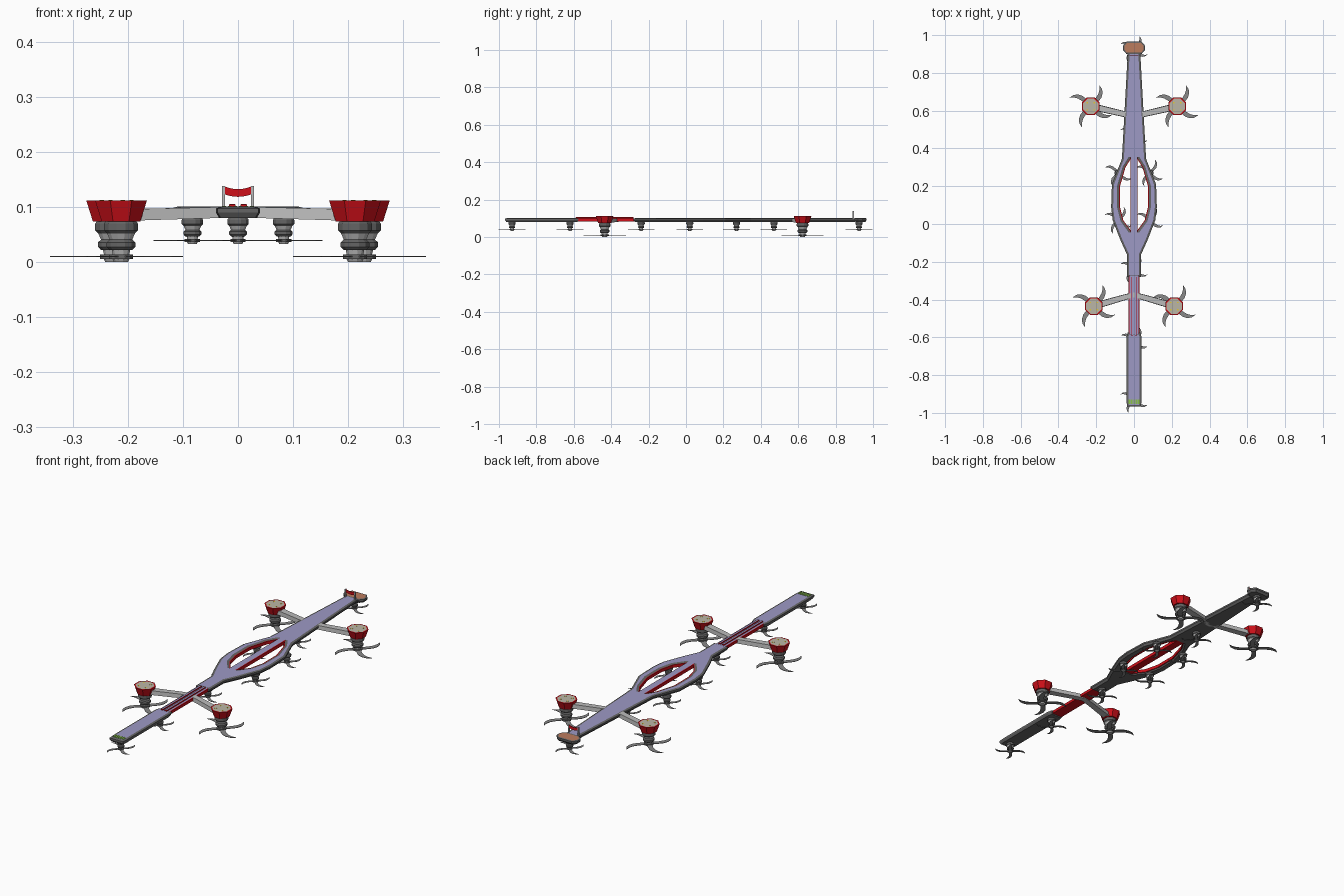
import bpy, bmesh, math
from mathutils import Matrix, Vector

if "Cube" in bpy.data.objects:
    bpy.data.objects.remove(bpy.data.objects["Cube"])


def mat(name, rgb):
    m = bpy.data.materials.new(name)
    m.diffuse_color = (*rgb, 1)
    m.use_nodes = True
    m.node_tree.nodes["Principled BSDF"].inputs["Base Color"].default_value = m.diffuse_color
    return m


DARK = mat("dark_grey", (0.13, 0.13, 0.13))
STEEL = mat("blade_grey", (0.25, 0.25, 0.25))
LIGHT = mat("light_grey", (0.5, 0.5, 0.5))
RED = mat("red", (0.62, 0.005, 0.01))
LILAC = mat("lilac", (0.34, 0.32, 0.56))
BEIGE = mat("beige", (0.5, 0.47, 0.38))
BROWN = mat("brown", (0.5, 0.2, 0.11))
GREEN = mat("green", (0.25, 0.55, 0.06))
YELLOW = mat("yellow", (0.8, 0.6, 0.03))


def finish(name, bm, mats):
    bmesh.ops.recalc_face_normals(bm, faces=bm.faces)
    me = bpy.data.meshes.new(name)
    bm.to_mesh(me)
    bm.free()
    for m in mats:
        me.materials.append(m)
    ob = bpy.data.objects.new(name, me)
    bpy.context.collection.objects.link(ob)
    return ob


def add_prism(bm, pts, z0, z1, mi=0):
    """Extrude a closed xy outline from z0 to z1."""
    f = bm.faces.new([bm.verts.new((x, y, z0)) for x, y in pts])
    f.material_index = mi
    r = bmesh.ops.extrude_face_region(bm, geom=[f])
    vs = [v for v in r["geom"] if isinstance(v, bmesh.types.BMVert)]
    bmesh.ops.translate(bm, verts=vs, vec=(0, 0, z1 - z0))


def prism(name, pts, z0, z1, mats, top=0, bottom=0, drop=0.01, rise=0.002):
    """Mirrored slab with an inset coloured deck and a chamfered underside."""
    bm = bmesh.new()
    add_prism(bm, pts, z0, z1)
    seam = [f for f in bm.faces if all(abs(v.co.x) < 1e-5 for v in f.verts)]
    bmesh.ops.delete(bm, geom=seam, context="FACES")
    bmesh.ops.mirror(bm, geom=bm.verts[:] + bm.edges[:] + bm.faces[:], axis="X", merge_dist=1e-5)
    bmesh.ops.recalc_face_normals(bm, faces=bm.faces)
    for thick, depth, sign, mi in ((top, rise, 1, 1), (bottom, drop, -1, 0)):
        if thick:
            fs = [f for f in bm.faces if f.normal.z * sign > 0.9]
            bmesh.ops.inset_region(bm, faces=fs, thickness=thick, depth=depth, use_even_offset=True)
            for f in fs:
                f.material_index = mi
    return finish(name, bm, mats)


def rect(x0, x1, y0, y1):
    return [(x0, y0), (x1, y0), (x1, y1), (x0, y1)]


# Main hull: tail taper and the split ring around the central opening
outer = [(0.038, -0.28), (0.038, -0.16), (0.07, -0.09), (0.113, 0.02), (0.121, 0.09),
         (0.117, 0.21), (0.064, 0.345), (0.033, 0.91)]
inner = [(0.022, -0.035), (0.062, 0.02), (0.079, 0.09), (0.079, 0.2), (0.05, 0.3), (0.022, 0.345)]
prism("main_hull", [(0, -0.28)] + outer + [(0, 0.91), (0, 0.345)] + inner[::-1] + [(0, -0.035)],
      0.09, 0.098, [DARK, LILAC], top=0.0105, bottom=0.008, rise=0.003)

# Red lining of the opening
prism("opening_lining", inner + [(x - 0.005, y) for x, y in inner[::-1]], 0.083, 0.098, [RED])

# Central spine bridging the opening
prism("central_spine", rect(0, 0.019, -0.05, 0.36), 0.083, 0.099, [RED, LILAC], top=0.003)

# Front hull
prism("front_hull", [(0, -0.967), (0.037, -0.967), (0.04, -0.93), (0.04, -0.6), (0.034, -0.575), (0, -0.575)],
      0.09, 0.098, [DARK, LILAC], top=0.01, bottom=0.006, rise=0.003)

# Narrow neck with twin raised rails
prism("neck", rect(0, 0.028, -0.59, -0.27), 0.084, 0.098, [RED, LILAC], top=0.003)
prism("neck_rails", rect(0.005, 0.016, -0.59, -0.28), 0.095, 0.105, [RED, LILAC], top=0.0015, rise=0.001)

# Rear landing pad
prism("rear_pad", [(0, 0.9), (0.04, 0.9), (0.058, 0.92), (0.058, 0.945), (0.04, 0.966), (0, 0.966)],
      0.09, 0.099, [DARK, BROWN], top=0.007, bottom=0.008)

# Green nose strips
bm = bmesh.new()
for i in range(6):
    x = -0.025 + i * 0.01
    add_prism(bm, rect(x - 0.0035, x + 0.0035, -0.954, -0.93), 0.1, 0.1025)
finish("nose_strips", bm, [GREEN])

# Tail fin: two posts and a dipped crossbar
prism("fin_posts", rect(0.024, 0.029, 0.889, 0.897), 0.098, 0.139, [LIGHT])
bar = [(-0.025 + 0.00625 * i, 0.138 - 0.005 * (1 - ((i - 4) / 4) ** 2)) for i in range(9)]
bm = bmesh.new()
add_prism(bm, bar + [(x, z - 0.014) for x, z in bar[::-1]], -0.002, 0.002)
bmesh.ops.transform(bm, matrix=Matrix.Translation((0, 0.893, 0)) @ Matrix.Rotation(math.pi / 2, 4, "X"), verts=bm.verts)
finish("fin_crossbar", bm, [RED])


def add_cone(bm, r0, r1, z0, z1, mi, n=12):
    m = Matrix.Translation((0, 0, (z0 + z1) / 2)) @ Matrix.Rotation(math.pi / n, 4, "Z")
    r = bmesh.ops.create_cone(bm, cap_ends=True, segments=n, radius1=r0, radius2=r1, depth=z1 - z0, matrix=m)
    fs = {f for v in r["verts"] for f in v.link_faces}
    for f in fs:
        f.material_index = mi
    return fs


# Rotor unit: stacked collars and four curved blades, base at z = 0
bm = bmesh.new()
for c in ((0.026, 0.032, 0.052, 0.058, 0), (0.032, 0.032, 0.058, 0.070, 0), (0.032, 0.028, 0.070, 0.076, 0),
          (0.019, 0.027, 0.036, 0.054, 1), (0.021, 0.027, 0.022, 0.028, 0), (0.027, 0.027, 0.028, 0.036, 0),
          (0.027, 0.021, 0.036, 0.041, 0), (0.015, 0.018, 0.012, 0.024, 1), (0.023, 0.023, 0.006, 0.014, 0),
          (0.013, 0.016, 0.0, 0.006, 1)):
    add_cone(bm, *c)
blade = [(0.01, -0.002), (0.032, 0.016), (0.055, 0.043), (0.063, 0.068), (0.06, 0.092), (0.045, 0.113),
         (0.047, 0.09), (0.041, 0.067), (0.026, 0.043), (0.0, 0.018)]
for k in range(4):
    rot = Matrix.Rotation(k * math.pi / 2, 2)
    add_prism(bm, [tuple(rot @ Vector(p)) for p in blade], 0.009, 0.011, 2)
rotor = finish("rotor_template", bm, [DARK, LIGHT, STEEL])
rotor_mesh = rotor.data
bpy.data.objects.remove(rotor)


def place_rotor(name, x, y, z, s):
    ob = bpy.data.objects.new(name, rotor_mesh)
    ob.location, ob.scale = (x, y, z), (s, s, s)
    bpy.context.collection.objects.link(ob)


# Small rotors beneath the hull
for x, y in ((0, -0.93), (0, -0.62), (0, -0.24), (0.083, 0.02), (-0.083, 0.02), (0.083, 0.27),
             (-0.083, 0.27), (0, 0.47), (0, 0.925)):
    place_rotor("small_rotor", x, y, 0.033, 0.63)

# Outrigger pods with large rotors and arms
for label, px, py, ry in (("rear", 0.229, 0.623, 0.57), ("front", 0.213, -0.435, -0.375)):
    for side in (-1, 1):
        x = side * px
        place_rotor(label + "_rotor", x, py, 0, 1)
        bm = bmesh.new()
        fs = add_cone(bm, 0.038, 0.051, 0.074, 0.112, 0, 8)
        cap = max(fs, key=lambda f: f.calc_center_median().z)
        bmesh.ops.inset_region(bm, faces=[cap], thickness=0.007, depth=0)
        cap.material_index = 1
        for k in range(4):
            a = math.pi / 4 + k * math.pi / 2
            cx, cy = 0.027 * math.cos(a), 0.027 * math.sin(a)
            add_prism(bm, rect(cx - 0.004, cx + 0.004, cy - 0.003, cy + 0.003), 0.111, 0.1128, 2)
        pod = finish(label + "_pod", bm, [RED, BEIGE, YELLOW])
        pod.location = (x, py, 0)
        # Tapered beam from hull to pod
        bm = bmesh.new()
        rings = []
        for ax, ay, z0, z1, w in ((0, ry, 0.08, 0.1, 0.014), (side * 0.05, ry + (py - ry) * 0.22, 0.08, 0.1, 0.016),
                                  (x, py, 0.075, 0.096, 0.019)):
            rings.append([bm.verts.new(c) for c in ((ax, ay - w, z0), (ax, ay + w, z0),
                                                    (ax, ay + w * 0.9, z1), (ax, ay - w * 0.9, z1))])
        for a, b in zip(rings, rings[1:]):
            for i in range(4):
                j = (i + 1) % 4
                bm.faces.new((a[i], a[j], b[j], b[i]))
        bm.faces.new(rings[0])
        bm.faces.new(rings[-1])
        finish(label + "_arm", bm, [LIGHT])
